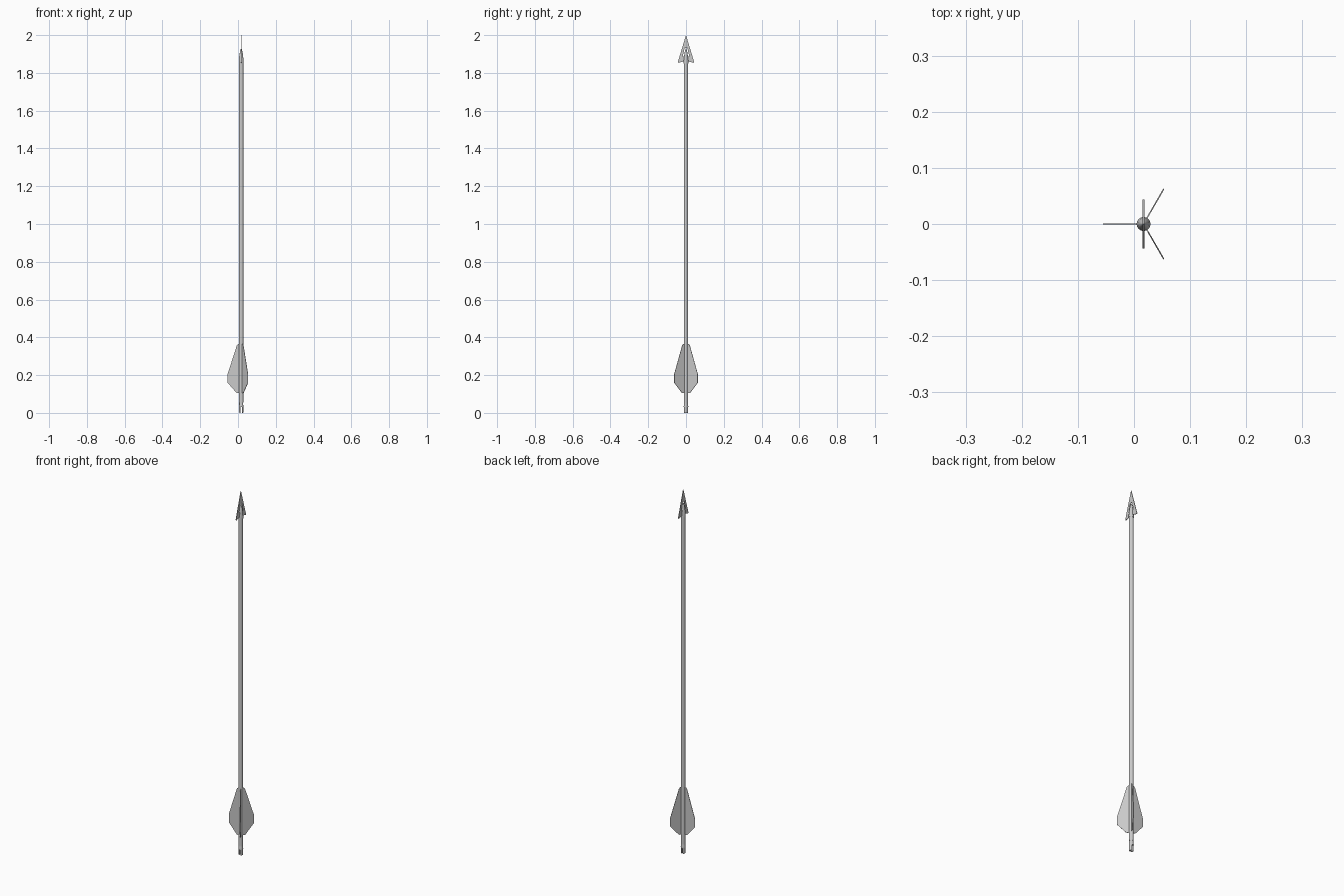
import bpy, bmesh, math
from mathutils import Matrix, Vector

if "Cube" in bpy.data.objects:
    bpy.data.objects.remove(bpy.data.objects["Cube"])

CX = 0.017  # shaft axis offset so the three vanes are centred


def finish(name, bm, smooth=False):
    bmesh.ops.recalc_face_normals(bm, faces=bm.faces)
    me = bpy.data.meshes.new(name)
    bm.to_mesh(me)
    bm.free()
    ob = bpy.data.objects.new(name, me)
    bpy.context.collection.objects.link(ob)
    ob.location.x = CX
    if smooth:
        bpy.ops.object.select_all(action='DESELECT')
        ob.select_set(True)
        bpy.context.view_layer.objects.active = ob
        bpy.ops.object.shade_smooth_by_angle(angle=math.radians(35))
    return ob


def lathe(name, profile, n=16):
    """Closed turned part from (radius, z) pairs."""
    bm = bmesh.new()
    rings = [[bm.verts.new((r * math.cos(2 * math.pi * i / n),
                            r * math.sin(2 * math.pi * i / n), z))
              for i in range(n)] for r, z in profile]
    for a, b in zip(rings, rings[1:]):
        for i in range(n):
            j = (i + 1) % n
            bm.faces.new((a[i], a[j], b[j], b[i]))
    bm.faces.new(rings[0][::-1])
    bm.faces.new(rings[-1])
    return finish(name, bm, True)


def plate(name, outline, thick, angle):
    """Thin plate from (radius, z) outline, turned about the shaft axis."""
    bm = bmesh.new()
    face = bm.faces.new([bm.verts.new((r, -thick / 2, z)) for r, z in outline])
    ext = bmesh.ops.extrude_face_region(bm, geom=[face])
    moved = [v for v in ext['geom'] if isinstance(v, bmesh.types.BMVert)]
    bmesh.ops.translate(bm, verts=moved, vec=Vector((0, thick, 0)))
    bm.transform(Matrix.Rotation(math.radians(angle), 4, 'Z'))
    return finish(name, bm)


# Shaft
lathe("shaft", [(0.0115, 0.055), (0.0115, 1.86)])

# Tapered socket holding the blades
lathe("head_socket", [(0.0125, 1.85), (0.0125, 1.865), (0.010, 1.89),
                      (0.006, 1.915), (0.002, 1.928)])

# Nock with a string slot
nock = lathe("nock", [(0.010, 0.0), (0.0115, 0.006), (0.0115, 0.03),
                      (0.0125, 0.034), (0.0105, 0.042), (0.0105, 0.06)])
bm = bmesh.new()
bmesh.ops.create_cube(bm, size=1, matrix=Matrix.Translation((0, 0, 0.01))
                      @ Matrix.Diagonal((0.008, 0.08, 0.04, 1)))
cutter = finish("slot_cutter", bm)
cutter.hide_render = True
cutter.hide_set(True)
cut = nock.modifiers.new("slot", 'BOOLEAN')
cut.operation = 'DIFFERENCE'
cut.object = cutter

# Three fletching vanes
vane = [(0.008, 0.105), (0.024, 0.105), (0.072, 0.16), (0.072, 0.205),
        (0.023, 0.358), (0.016, 0.365), (0.008, 0.365)]
for i, a in enumerate((60, 180, 300)):
    plate(f"vane_{i + 1}", vane, 0.0022, a)

# Two blade halves with small openings beside the socket
blade = [(0, 2.0), (0.0435, 1.857), (0.040, 1.853), (0.009, 1.862),
         (0.007, 1.887), (0.018, 1.887), (0.007, 1.932), (0, 1.932)]
for i, a in enumerate((90, 270)):
    plate(f"head_blade_{i + 1}", blade, 0.003, a)
